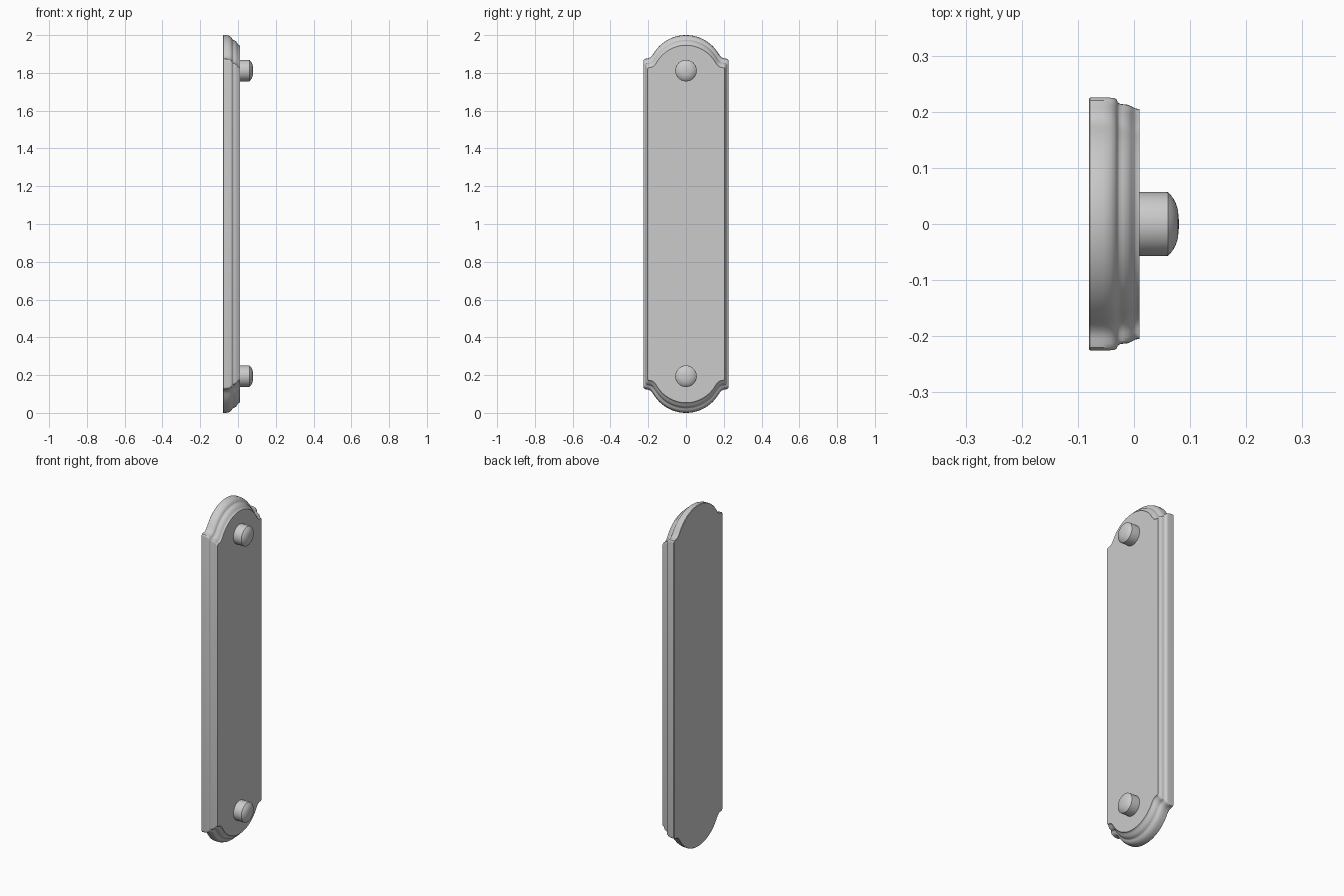
import bpy, bmesh, math

if "Cube" in bpy.data.objects:
    bpy.data.objects.remove(bpy.data.objects["Cube"])

def finish(bm, name):
    bmesh.ops.recalc_face_normals(bm, faces=bm.faces)
    me = bpy.data.meshes.new(name)
    bm.to_mesh(me)
    bm.free()
    ob = bpy.data.objects.new(name, me)
    bpy.context.collection.objects.link(ob)
    bpy.ops.object.select_all(action='DESELECT')
    ob.select_set(True)
    bpy.context.view_layer.objects.active = ob
    bpy.ops.object.shade_smooth_by_angle(angle=math.radians(32))
    return ob

def loft(rings, name):
    bm = bmesh.new()
    loops = [[bm.verts.new(p) for p in r] for r in rings]
    n = len(loops[0])
    for a, b in zip(loops, loops[1:]):
        for i in range(n):
            j = (i + 1) % n
            bm.faces.new((a[i], a[j], b[j], b[i]))
    bm.faces.new(loops[0])
    bm.faces.new(loops[-1])
    return finish(bm, name)

# Quarter outline: rounded shoulder, concave fillet, then the crown arc
quarter = [(.225, .862), (.224, .868), (.220, .873), (.213, .875), (.205, .876),
           (.197, .878), (.188, .883), (.180, .891), (.174, .899)]
start = math.asin(.166 / .2)
for i in range(17):
    a = start * (1 - i / 16)
    quarter.append((.2 * math.sin(a), .8 + .2 * math.cos(a)))
half = quarter + [(-y, z) for y, z in reversed(quarter[:-1])]
outline = half + [(-y, -z) for y, z in half]

# Back plate: stepped moulding, each ring = (x, half width, half height)
steps = [(-.080, .223, .998), (-.078, .225, 1.0), (-.055, .225, .999),
         (-.042, .225, .994), (-.035, .2245, .988), (-.031, .222, .982),
         (-.029, .217, .977), (-.026, .2145, .974), (-.020, .2135, .972),
         (-.011, .2125, .967), (-.005, .210, .960), (0, .207, .952),
         (.004, .2055, .948), (.010, .205, .946)]
loft([[(x, y * w / .225, 1 + z * h) for y, z in outline] for x, w, h in steps],
     "back_plate")

# Domed screw heads near each end
head = [(.008, .057), (.058, .057), (.061, .0565), (.066, .051), (.071, .044),
        (.075, .036), (.078, .026), (.0795, .014), (.080, .004)]
for name, zc in (("upper_screw", 1.812), ("lower_screw", .194)):
    loft([[(x, r * math.cos(t * math.tau / 40), zc + r * math.sin(t * math.tau / 40))
           for t in range(40)] for x, r in head], name)
